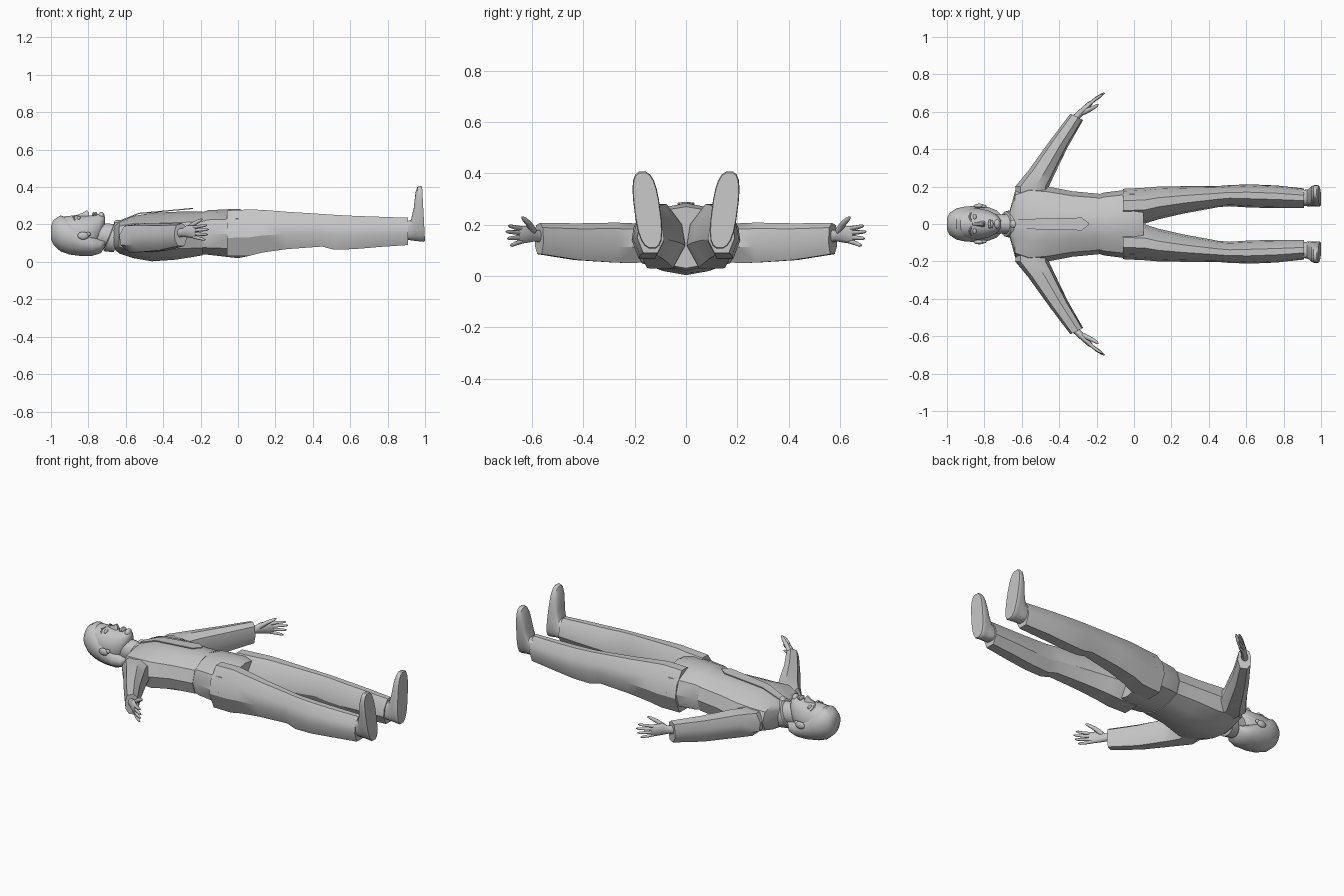
import bpy, bmesh, math
from mathutils import Vector

cube = bpy.data.objects.get("Cube")
if cube:
    bpy.data.objects.remove(cube, do_unlink=True)

grey = bpy.data.materials.new("plain_grey")
grey.use_nodes = True
GREY = (0.56, 0.56, 0.56, 1)
grey.diffuse_color = GREY
bsdf = next(n for n in grey.node_tree.nodes if n.type == 'BSDF_PRINCIPLED')
bsdf.inputs["Base Color"].default_value = GREY


def finish(name, bm, angle):
    bmesh.ops.recalc_face_normals(bm, faces=bm.faces)
    me = bpy.data.meshes.new(name)
    bm.to_mesh(me)
    bm.free()
    me.materials.append(grey)
    ob = bpy.data.objects.new(name, me)
    bpy.context.collection.objects.link(ob)
    bpy.ops.object.select_all(action='DESELECT')
    ob.select_set(True)
    bpy.context.view_layer.objects.active = ob
    bpy.ops.object.shade_smooth_by_angle(angle=math.radians(angle))
    return ob


def loft(name, rings, angle=35, s=1):
    """Skin a list of equal rings; s = -1 mirrors across y = 0."""
    bm = bmesh.new()
    vs = [[bm.verts.new((p[0], p[1] * s, p[2])) for p in r] for r in rings]
    n = len(rings[0])
    for a, b in zip(vs, vs[1:]):
        for i in range(n):
            j = (i + 1) % n
            bm.faces.new((a[i], a[j], b[j], b[i]))
    bm.faces.new(vs[0])
    bm.faces.new(vs[-1])
    return finish(name, bm, angle)


def oval(x, y, w, zt, zb, n=16, slant=0.0, power=1.0):
    """Rounded ring facing x; slant shifts x as z rises."""
    out = []
    for i in range(n):
        a = 2 * math.pi * (i + 0.5) / n
        c, q = math.cos(a), math.sin(a)
        c = math.copysign(abs(c) ** power, c)
        q = math.copysign(abs(q) ** power, q)
        out.append((x + slant * q, y + w * c, (zt + zb) / 2 + (zt - zb) / 2 * q))
    return out


def blob(name, loc, size, s=1, seg=12):
    bm = bmesh.new()
    bmesh.ops.create_uvsphere(bm, u_segments=seg, v_segments=8, radius=1)
    for v in bm.verts:
        v.co = Vector((loc[0] + v.co.x * size[0], s * (loc[1] + v.co.y * size[1]), loc[2] + v.co.z * size[2]))
    return finish(name, bm, 60)


def tube(name, path, radii, s=1, n=8):
    """Tapered tube along a path of points."""
    pts = [Vector(p) for p in path]
    rings = []
    for i, p in enumerate(pts):
        d = (pts[min(i + 1, len(pts) - 1)] - pts[max(i - 1, 0)]).normalized()
        u = d.cross(Vector((0, 0, 1))).normalized()
        v = u.cross(d)
        rings.append([p + radii[i] * (u * math.cos(2 * math.pi * k / n) + v * math.sin(2 * math.pi * k / n))
                      for k in range(n)])
    return loft(name, rings, 50, s)


def body_ring(x, w, zt, zb, st, sb):
    """Torso section with a raised centre front and centre back."""
    half = [(0.45 * w, zt - 0.3 * (zt - st)), (0.86 * w, st), (w, (st + sb) / 2),
            (0.86 * w, sb), (0.45 * w, zb + 0.35 * (sb - zb))]
    ring = [(0, zt)] + half + [(0, zb)] + [(-y, z) for y, z in reversed(half)]
    return [(x, y, z) for y, z in ring]


# Jacket and trouser seat
loft("jacket", [body_ring(*r) for r in [
    (-0.665, 0.07, 0.195, 0.07, 0.17, 0.09), (-0.635, 0.18, 0.215, 0.045, 0.19, 0.08),
    (-0.56, 0.21, 0.245, 0.02, 0.205, 0.06), (-0.46, 0.20, 0.262, 0.003, 0.205, 0.05),
    (-0.33, 0.175, 0.268, 0.012, 0.21, 0.07), (-0.19, 0.162, 0.268, 0.035, 0.215, 0.075)]])
loft("trouser_seat", [body_ring(*r) for r in [
    (-0.21, 0.152, 0.26, 0.042, 0.21, 0.08), (-0.16, 0.168, 0.276, 0.038, 0.225, 0.075),
    (0.0, 0.188, 0.284, 0.02, 0.23, 0.07), (0.05, 0.185, 0.27, 0.03, 0.225, 0.075)]])

# Tie: thin pointed plate lying on the chest
tie = [(-0.64, 0.022, 0.218), (-0.53, 0.028, 0.262), (-0.28, 0.034, 0.285), (-0.24, 0.004, 0.289)]
loft("tie", [[(x, -w, z), (x, w, z), (x, w, z - 0.006), (x, -w, z - 0.006)] for x, w, z in tie])
blob("tie_knot", (-0.643, 0, 0.21), (0.02, 0.022, 0.014))

# Neck and slanted collar
loft("neck", [oval(-0.79, 0, 0.055, 0.21, 0.08), oval(-0.70, 0, 0.052, 0.205, 0.075, slant=0.02),
              oval(-0.62, 0, 0.062, 0.20, 0.07, slant=0.03)], 60)
loft("collar", [oval(-0.69, 0, 0.062, 0.21, 0.06, slant=0.03), oval(-0.685, 0, 0.068, 0.215, 0.055, slant=0.03),
                oval(-0.635, 0, 0.08, 0.215, 0.05, slant=0.03)])

# Head with face looking up, and hair wrapping the crown and back
loft("head", [oval(*r) for r in [
    (-0.98, 0, 0.03, 0.2, 0.11), (-0.96, 0, 0.06, 0.228, 0.09), (-0.92, 0, 0.079, 0.247, 0.06),
    (-0.87, 0, 0.085, 0.25, 0.05), (-0.82, 0, 0.083, 0.246, 0.05), (-0.78, 0, 0.074, 0.25, 0.06),
    (-0.745, 0, 0.057, 0.255, 0.09), (-0.725, 0, 0.04, 0.255, 0.15), (-0.712, 0, 0.02, 0.243, 0.185)]], 60)
loft("hair", [oval(*r) for r in [
    (-1.0, 0, 0.03, 0.19, 0.12), (-0.987, 0, 0.06, 0.225, 0.09), (-0.95, 0, 0.085, 0.25, 0.055),
    (-0.90, 0, 0.096, 0.235, 0.037), (-0.84, 0, 0.098, 0.19, 0.03), (-0.78, 0, 0.092, 0.15, 0.031),
    (-0.735, 0, 0.075, 0.125, 0.045), (-0.71, 0, 0.048, 0.12, 0.08)]], 45)

# Nose: a wedge rising toward the tip
loft("nose", [[(x, -w, 0.235), (x, -w * 0.35, z), (x, w * 0.35, z), (x, w, 0.235)] for x, w, z in [
    (-0.865, 0.011, 0.25), (-0.83, 0.014, 0.262), (-0.808, 0.02, 0.277), (-0.797, 0.017, 0.262)]], 60)
blob("upper_lip", (-0.772, 0, 0.254), (0.008, 0.026, 0.013))
blob("lower_lip", (-0.760, 0, 0.254), (0.008, 0.022, 0.013))
blob("chin", (-0.731, 0, 0.245), (0.017, 0.026, 0.022))


def limbs(side, s):
    # Eye, brow and ear
    blob(side + "_eye", (-0.852, 0.036, 0.233), (0.01, 0.019, 0.012), s)
    tube(side + "_brow", [(-0.87, 0.014, 0.247), (-0.88, 0.038, 0.241), (-0.872, 0.06, 0.224)],
         [0.004, 0.005, 0.003], s, 6)
    blob(side + "_ear", (-0.828, 0.097, 0.14), (0.03, 0.012, 0.021), s)
    blob(side + "_ear_lobe", (-0.802, 0.094, 0.148), (0.014, 0.009, 0.012), s)

    # Sleeve: outer edge, inner edge, top and bottom at each section
    rings = []
    for o, i, zt, zb in [((-0.63, 0.12), (-0.46, 0.12), 0.20, 0.06), ((-0.635, 0.20), (-0.455, 0.20), 0.205, 0.05),
                         ((-0.565, 0.285), (-0.425, 0.265), 0.208, 0.052),
                         ((-0.45, 0.445), (-0.355, 0.41), 0.205, 0.062),
                         ((-0.34, 0.59), (-0.272, 0.555), 0.207, 0.085)]:
        o, i = Vector(o), Vector(i)
        sec = [(0.0, 0.6), (0.15, 0.92), (0.6, 1.0), (0.9, 0.85), (1.0, 0.4), (0.8, 0.0), (0.3, 0.0), (0.04, 0.25)]
        rings.append([(*o.lerp(i, t), zb + (zt - zb) * h) for t, h in sec])
    loft(side + "_sleeve", rings, 35, s)

    # Hand held on edge: wrist and palm, then fingers fanned in height
    d, nrm = Vector((0.71, 0.70, 0)), Vector((0.70, -0.71, 0))
    base = Vector((-0.325, 0.555, 0))
    palm = []
    for t, th, zt, zb in [(0, 0.02, 0.18, 0.125), (0.045, 0.018, 0.18, 0.135),
                          (0.075, 0.017, 0.197, 0.13), (0.12, 0.014, 0.196, 0.125), (0.142, 0.009, 0.19, 0.128)]:
        c = base + d * t
        palm.append([c + nrm * th * math.cos(a) + Vector((0, 0, (zt + zb) / 2 + (zt - zb) / 2 * math.sin(a)))
                     for a in [2 * math.pi * k / 10 for k in range(10)]])
    loft(side + "_hand", palm, 60, s)
    for k, (z0, z1, length) in enumerate([(0.185, 0.196, 0.085), (0.168, 0.173, 0.098),
                                          (0.15, 0.146, 0.09), (0.134, 0.118, 0.072)]):
        path = [base + d * (0.125 + length * t) + nrm * 0.014 * t * t + Vector((0, 0, z0 + (z1 - z0) * t))
                for t in (0, 0.45, 0.85, 1)]
        tube("%s_finger_%d" % (side, k + 1), path, [0.0095, 0.0085, 0.007, 0.003], s)
    thumb = [base + d * a + nrm * b + Vector((0, 0, z))
             for a, b, z in [(0.065, 0.008, 0.175), (0.105, 0.022, 0.204), (0.14, 0.032, 0.222), (0.155, 0.034, 0.228)]]
    tube(side + "_thumb", thumb, [0.014, 0.012, 0.009, 0.004], s)

    # Trouser leg: inner y, outer y, top and bottom at each section
    sec = [(0.38, 1.0), (0.66, 1.0), (0.93, 0.7), (1.0, 0.4), (0.78, 0.0), (0.25, 0.0), (0.0, 0.35), (0.07, 0.68)]
    loft(side + "_trouser_leg", [[(x, yi + (yo - yi) * t, zb + (zt - zb) * h) for t, h in sec] for x, yi, yo, zt, zb in [
        (-0.06, 0.0, 0.188, 0.275, 0.03), (0.06, 0.003, 0.194, 0.28, 0.032), (0.13, 0.025, 0.20, 0.278, 0.05),
        (0.26, 0.055, 0.202, 0.268, 0.068), (0.45, 0.09, 0.203, 0.256, 0.082), (0.51, 0.095, 0.208, 0.252, 0.066),
        (0.62, 0.088, 0.212, 0.246, 0.068), (0.76, 0.085, 0.206, 0.241, 0.08), (0.91, 0.085, 0.19, 0.236, 0.09)]], 32, s)

    # Shoe: rings stacked from ankle to sole, toe pointing up and slightly out
    shoe = []
    for x, w, zt, zb, tilt in [(0.87, 0.04, 0.205, 0.12, 0), (0.925, 0.043, 0.225, 0.115, 0.0), (0.94, 0.046, 0.29, 0.112, 0.2),
                               (0.953, 0.048, 0.375, 0.11, 0.6), (0.966, 0.05, 0.402, 0.108, 1),
                               (0.984, 0.051, 0.408, 0.106, 1), (0.992, 0.048, 0.403, 0.11, 1)]:
        ring = oval(x, 0.142, w, zt, zb, 20, power=0.72)
        shoe.append([(px + 0.008 * tilt * (0.26 - pz) / 0.15, py + 0.13 * (pz - 0.19), pz) for px, py, pz in ring])
    loft(side + "_shoe", shoe, 40, s)


limbs("rear", 1)
limbs("front", -1)
